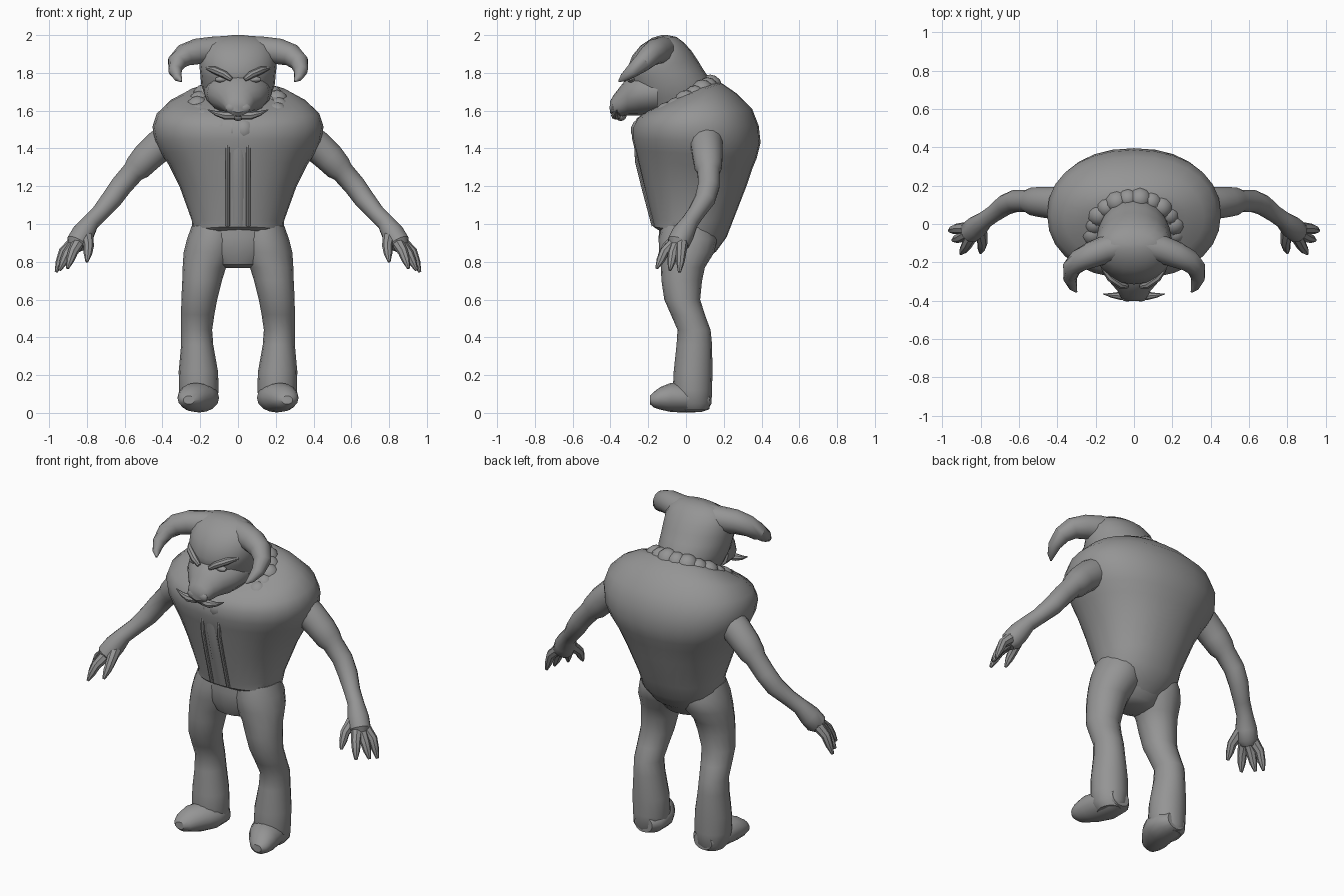
import bpy, bmesh, math
from mathutils import Vector

grey = bpy.data.materials.new("plain grey")
grey.diffuse_color = (0.3, 0.3, 0.3, 1)


def finish(name, bm):
    bmesh.ops.recalc_face_normals(bm, faces=bm.faces)
    me = bpy.data.meshes.new(name)
    bm.to_mesh(me)
    bm.free()
    me.materials.append(grey)
    ob = bpy.data.objects.new(name, me)
    bpy.context.collection.objects.link(ob)
    return ob


def loft(name, rings):
    """Skin a list of point rings and cap both ends."""
    bm = bmesh.new()
    vs = [[bm.verts.new(p) for p in r] for r in rings]
    n = len(vs[0])
    for a, b in zip(vs, vs[1:]):
        for i in range(n):
            j = (i + 1) % n
            bm.faces.new((a[i], a[j], b[j], b[i]))
    bm.faces.new(vs[0])
    bm.faces.new(vs[-1])
    return finish(name, bm)


def body(name, rows, x=0, n=20, power=1.0):
    """Rows: front y, front z, back y, back z, half width, optional x shift."""
    rings = []
    for fy, fz, by, bz, rx, *dx in rows:
        ring = []
        for i in range(n):
            a = 2 * math.pi * i / n
            c, s = (math.copysign(abs(t) ** power, t) for t in (math.cos(a), math.sin(a)))
            t = (s + 1) / 2
            ring.append(((dx[0] if dx else x) + rx * c, fy + (by - fy) * t, fz + (bz - fz) * t))
        rings.append(ring)
    return loft(name, rings)


def tube(name, path, n=10, flat=1.0):
    """Path: x, y, z, radius; flat scales the second cross axis."""
    pts = [Vector(p[:3]) for p in path]
    rings = []
    for i, p in enumerate(pts):
        t = (pts[min(i + 1, len(pts) - 1)] - pts[max(i - 1, 0)]).normalized()
        u = t.cross(Vector((0, 1, 0))).normalized()
        v = t.cross(u)
        r = path[i][3]
        rings.append([p + u * r * math.cos(2 * math.pi * k / n) + v * r * flat * math.sin(2 * math.pi * k / n)
                      for k in range(n)])
    return loft(name, rings)


def ball(name, loc, scale):
    bm = bmesh.new()
    bmesh.ops.create_uvsphere(bm, u_segments=10, v_segments=7, radius=1)
    for v in bm.verts:
        v.co = Vector(loc) + Vector(a * b for a, b in zip(v.co, scale))
    return finish(name, bm)


# Jacketed torso with a hanging front hem and humped upper back
body("torso", [
    (-.12, .97, .09, .80, .14), (-.15, .97, .16, .855, .21), (-.172, .985, .215, .93, .24),
    (-.18, 1.02, .25, 1.02, .245), (-.225, 1.2, .32, 1.2, .31), (-.255, 1.33, .35, 1.29, .365),
    (-.27, 1.39, .375, 1.35, .405), (-.285, 1.45, .395, 1.43, .44), (-.285, 1.51, .385, 1.52, .453),
    (-.26, 1.56, .35, 1.61, .43), (-.2, 1.6, .27, 1.69, .365), (-.12, 1.64, .19, 1.745, .27),
    (-.06, 1.66, .12, 1.755, .15)], n=28, power=.92)

# Front panel and its two raised jacket edges
for x, w, d, nm in ((0, .03, .004, "front_panel"), (.055, .012, .01, "jacket_edge"), (-.055, .012, .01, "jacket_edge")):
    tube(nm, [(x, -.172 - d + .01, .99, w), (x, -.218 - d, 1.2, w), (x, -.25 - d, 1.33, w), (x, -.265, 1.42, w)],
         n=8, flat=.01 / w)

# Lumpy fur collar, tilted down to the front
N = 22
for i in range(N):
    a = 2 * math.pi * i / N
    s = math.sin(a)
    r = .058 + .006 * (i % 2)
    ball("collar_tuft", (.215 * math.cos(a), -.05 + .18 * s, 1.61 + .115 * s), (r, r, r * 1.05))
tube("collar_core", [(.2 * math.cos(a), -.05 + .17 * math.sin(a), 1.61 + .115 * math.sin(a), .055)
                     for a in [2 * math.pi * k / 24 for k in range(25)]], n=8)

# Pelvis between the legs
body("pelvis", [(-.07, .768, .05, .768, .07), (-.11, .785, .09, .785, .13), (-.14, .85, .14, .85, .2),
                (-.145, .93, .17, .93, .235), (-.14, 1.0, .2, 1.0, .225)])

# Head, narrowing to the crown
body("head", [
    (-.2, 1.58, .14, 1.66, .15), (-.25, 1.64, .14, 1.72, .175), (-.29, 1.71, .125, 1.77, .195),
    (-.31, 1.77, .09, 1.82, .2), (-.315, 1.81, .06, 1.87, .205), (-.285, 1.89, .03, 1.915, .2),
    (-.24, 1.945, -.01, 1.96, .175), (-.18, 1.985, -.05, 1.99, .12), (-.13, 2.0, -.1, 2.0, .03)])

# Snout, built from cross-sections along y
rows = [(-.15, 1.70, .18, .12), (-.25, 1.69, .165, .115), (-.31, 1.675, .12, .1), (-.35, 1.645, .085, .08),
        (-.385, 1.625, .068, .055), (-.402, 1.62, .04, .03)]
loft("snout", [[(rx * math.cos(k * math.pi / 8), y, z + rz * math.sin(k * math.pi / 8)) for k in range(16)]
               for y, z, rx, rz in rows])
ball("chin_tuft", (0, -.345, 1.575), (.035, .03, .03))

for s in (-1, 1):
    # Face details
    ball("nostril", (s * .035, -.385, 1.615), (.032, .02, .028))
    tube("brow", [(s * .035, -.325, 1.765, .012), (s * .07, -.318, 1.79, .02), (s * .125, -.28, 1.815, .02),
                  (s * .165, -.23, 1.825, .008)], n=8)
    ball("eye", (s * .09, -.29, 1.765), (.035, .022, .016))
    tube("tusk", [(s * .02, -.365, 1.575, .022), (s * .07, -.375, 1.575, .022), (s * .115, -.372, 1.585, .013),
                  (s * .16, -.365, 1.605, .002)], n=8)

    # Horn sweeping out, forward and down
    tube("horn", [(s * .04, -.11, 1.925, .072), (s * .14, -.13, 1.918, .073), (s * .22, -.16, 1.913, .068),
                  (s * .285, -.19, 1.893, .06), (s * .325, -.23, 1.855, .05), (s * .333, -.285, 1.81, .036),
                  (s * .318, -.33, 1.775, .022), (s * .3, -.355, 1.755, .005)], n=12)

    # Arm with a sleeve band at the upper arm
    tube("arm", [(s * .33, .1, 1.46, .1), (s * .42, .11, 1.41, .085), (s * .485, .115, 1.35, .08),
                 (s * .53, .118, 1.30, .073), (s * .555, .12, 1.275, .06), (s * .62, .12, 1.2, .058),
                 (s * .67, .1, 1.13, .055), (s * .73, .055, 1.06, .046), (s * .78, .02, 1.01, .046),
                 (s * .82, -.015, .95, .06), (s * .85, -.04, .90, .06), (s * .865, -.05, .87, .035)], n=14)
    # Clawed fingers: base, knuckle, tip
    for b, k, t in (((.85, -.02, .92), (.925, -.025, .85), (.963, -.035, .745)),
                    ((.85, -.04, .91), (.905, -.07, .84), (.945, -.085, .755)),
                    ((.84, -.05, .91), (.875, -.115, .85), (.903, -.155, .765)),
                    ((.80, -.03, .94), (.79, -.10, .88), (.80, -.15, .80))):
        m = [(p + q) / 2 for p, q in zip(k, t)]
        tube("finger", [(s * p[0], p[1], p[2], r) for p, r in ((b, .035), (k, .027), (m, .022), (t, .008))], n=8)

    # Leg, bent at the knee
    legs = [(.99, -.13, .15, .13, .115), (.92, -.145, .165, .135, .135), (.85, -.142, .15, .14, .148),
            (.77, -.133, .1, .115, .178), (.7, -.13, .085, .105, .19), (.6, -.115, .075, .095, .205),
            (.52, -.08, .1, .088, .213), (.44, -.045, .13, .082, .219), (.36, -.05, .138, .085, .216),
            (.22, -.065, .14, .104, .21), (.12, -.07, .138, .105, .207), (.05, -.06, .135, .095, .21),
            (.015, -.03, .115, .06, .215)]
    body("leg", [(f, z, b, z, rx, s * x) for z, f, b, rx, x in legs], n=16)

    # Foot turned slightly outward
    foot = [(.125, .2, .07, .06, .05), (.08, .2, .07, .095, .066), (-.02, .205, .08, .105, .078),
            (-.08, .225, .082, .095, .077), (-.135, .245, .077, .075, .06), (-.17, .255, .07, .055, .042),
            (-.19, .26, .068, .03, .022)]
    loft("foot", [[(s * (x + rx * math.cos(k * math.pi / 8)), y, max(0, z + rz * math.sin(k * math.pi / 8)))
                   for k in range(16)] for y, x, z, rx, rz in foot])

# Smooth shading that keeps hard edges
bpy.ops.object.select_all(action='SELECT')
bpy.context.view_layer.objects.active = bpy.context.selected_objects[0]
bpy.ops.object.shade_smooth_by_angle(angle=math.radians(35))
